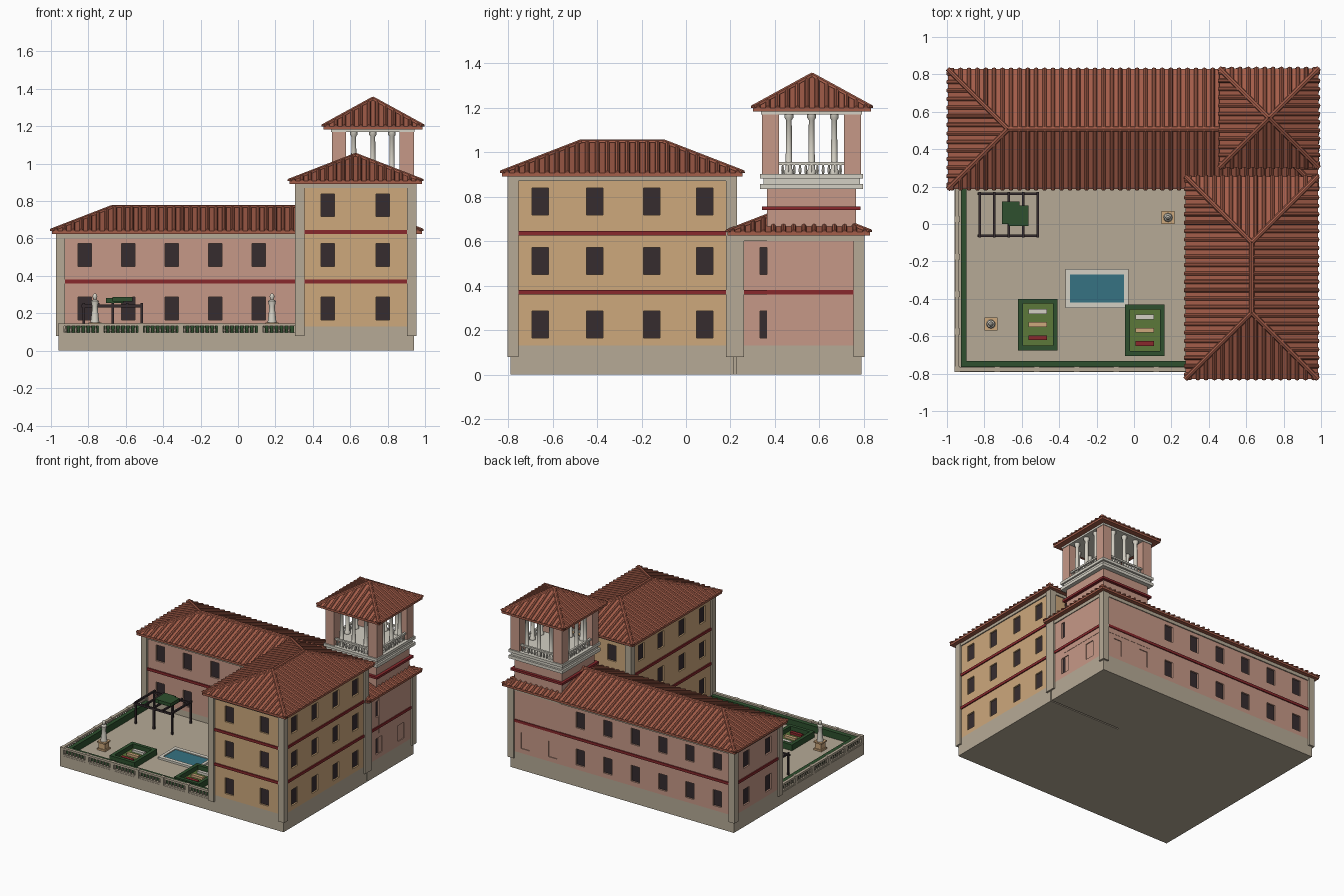
import bpy, bmesh, math
from mathutils import Vector

if "Cube" in bpy.data.objects:
    bpy.data.objects.remove(bpy.data.objects["Cube"])


def lin(c):
    return c / 12.92 if c < 0.04045 else ((c + 0.055) / 1.055) ** 2.4


def material(name, r, g, b):
    m = bpy.data.materials.new(name)
    m.diffuse_color = (lin(r / 255), lin(g / 255), lin(b / 255), 1)
    m.use_nodes = True
    m.node_tree.nodes["Principled BSDF"].inputs["Base Color"].default_value = m.diffuse_color
    return m


STONE = material("stone", 182, 170, 150)
PINK = material("pink_plaster", 198, 153, 135)
OCHRE = material("ochre_plaster", 205, 168, 124)
RED = material("dark_red", 136, 40, 44)
DARK = material("dark_frame", 54, 44, 47)
TILE = material("terracotta", 164, 93, 73)
WHITE = material("white_marble", 212, 208, 196)
HEDGE = material("hedge_green", 46, 80, 46)
GRASS = material("grass_green", 92, 120, 58)
WATER = material("pool_blue", 54, 114, 130)


def finish(name, bm, mat):
    me = bpy.data.meshes.new(name)
    bm.to_mesh(me)
    bm.free()
    me.materials.append(mat)
    ob = bpy.data.objects.new(name, me)
    bpy.context.collection.objects.link(ob)
    return ob


def boxes(name, mat, *items):
    """One object made of boxes (x0, x1, y0, y1, z0, z1)."""
    bm = bmesh.new()
    for x0, x1, y0, y1, z0, z1 in items:
        vs = bmesh.ops.create_cube(bm, size=1)["verts"]
        for v in vs:
            v.co = ((x0, x1)[v.co.x > 0], (y0, y1)[v.co.y > 0], (z0, z1)[v.co.z > 0])
    return finish(name, bm, mat)


def lathes(name, mat, profile, spots, sides=8):
    """Turned shapes: profile of (radius, z), repeated at each spot."""
    bm = bmesh.new()
    for sx, sy in spots:
        rings = [[bm.verts.new((sx + r * math.cos(2 * math.pi * i / sides),
                                sy + r * math.sin(2 * math.pi * i / sides), z))
                  for i in range(sides)] for r, z in profile]
        for a, b in zip(rings, rings[1:]):
            for i in range(sides):
                j = (i + 1) % sides
                bm.faces.new((a[i], a[j], b[j], b[i]))
        bm.faces.new(rings[0][::-1])
        bm.faces.new(rings[-1])
    return finish(name, bm, mat)


def hip_roof(name, x0, x1, y0, y1, z, h):
    """Hipped roof with 45 degree hips, tile ribs and hip caps."""
    bm = bmesh.new()
    half = min(x1 - x0, y1 - y0) / 2
    base = [Vector(p) for p in ((x0, y0, z), (x1, y0, z), (x1, y1, z), (x0, y1, z))]
    tops = [Vector((min(max(p.x, x0 + half), x1 - half),
                    min(max(p.y, y0 + half), y1 - half), z + h)) for p in base]
    low = [bm.verts.new(p - Vector((0, 0, 0.016))) for p in base]
    eave = [bm.verts.new(p) for p in base]
    top = [bm.verts.new(p) for p in tops]
    bm.faces.new(low[::-1])
    for i in range(4):
        j = (i + 1) % 4
        bm.faces.new((low[i], low[j], eave[j], eave[i]))
        bm.faces.new((eave[i], eave[j], top[j], top[i]))
    bmesh.ops.remove_doubles(bm, verts=bm.verts[:], dist=0.0005)

    def rib(a, b, r):
        d = (b - a).normalized()
        side = d.cross(Vector((0, 0, 1))).normalized()
        up = side.cross(d)
        ends = [[bm.verts.new(p + side * r * math.cos(t * math.pi / 4)
                              + up * r * math.sin(t * math.pi / 4)) for t in range(5)]
                for p in (a, b)]
        for k in range(4):
            bm.faces.new((ends[0][k], ends[0][k + 1], ends[1][k + 1], ends[1][k]))
        bm.faces.new(ends[0])
        bm.faces.new(ends[1])

    for i in range(4):
        p, q = base[i], base[(i + 1) % 4]
        length = (q - p).length
        along = (q - p) / length
        inward = Vector((-along.y, along.x, 0))
        n = round(length / 0.045)
        for k in range(n):
            t = (k + 0.5) * length / n
            d = min(t, length - t, half)
            foot = p + along * t
            rib(foot - inward * 0.004, foot + inward * d + Vector((0, 0, h * d / half)), 0.011)
        rib(p, tops[i], 0.014)
    if (tops[2] - tops[0]).length > 0.01:
        rib(tops[0], tops[2], 0.014)
    bmesh.ops.recalc_face_normals(bm, faces=bm.faces[:])
    return finish(name, bm, TILE)


def wing(name, mat, x0, x1, y0, y1, top, rows, front, back, left, right, bands):
    """Plastered block with recessed windows, plinth, pilasters, frieze and bands."""
    boxes(name + "_plinth", STONE, (x0, x1, y0, y1, 0, 0.13))
    wall = boxes(name + "_wall", mat, (x0, x1, y0, y1, 0.13, top))
    cuts, panes = [], []
    for z in rows:
        for xs, y, s in ((front, y0, 1), (back, y1, -1)):
            for c in xs:
                for out, a, b in ((cuts, -0.02, 0.02), (panes, 0.012, 0.03)):
                    out.append((c - 0.036, c + 0.036, *sorted((y + s * a, y + s * b)), z, z + 0.122))
        for ys, x, s in ((left, x0, 1), (right, x1, -1)):
            for c in ys:
                for out, a, b in ((cuts, -0.02, 0.02), (panes, 0.012, 0.03)):
                    out.append((*sorted((x + s * a, x + s * b)), c - 0.037, c + 0.037, z, z + 0.122))
    cutter = boxes(name + "_cutter", mat, *cuts)
    cutter.hide_render = True
    mod = wall.modifiers.new("windows", "BOOLEAN")
    mod.operation, mod.solver, mod.object = "DIFFERENCE", "EXACT", cutter
    bpy.context.view_layer.objects.active = wall
    bpy.ops.object.modifier_apply(modifier="windows")
    bpy.data.objects.remove(cutter)
    boxes(name + "_window_panes", DARK, *panes)
    o, w = 0.014, 0.036
    boxes(name + "_pilasters", STONE, *[
        (*((x0 - o, x0 + w) if i else (x1 - w, x1 + o)),
         *((y0 - o, y0 + w) if j else (y1 - w, y1 + o)), 0.08, top)
        for i in (0, 1) for j in (0, 1)])
    boxes(name + "_frieze", STONE, (x0 - 0.008, x1 + 0.008, y0 - 0.008, y1 + 0.008, top - 0.03, top))
    boxes(name + "_bands", RED, *[(x0 - 0.008, x1 + 0.008, y0 - 0.008, y1 + 0.008, z, z + 0.02)
                                  for z in bands])


# Main blocks
side_y = (-0.655, -0.41, -0.155, 0.085)
wing("front_wing", OCHRE, 0.32, 0.94, -0.79, 0.215, 0.90, (0.165, 0.45, 0.717),
     (0.48, 0.775), (0.48, 0.775), side_y, side_y, (0.36, 0.625))
cols = [-0.82 + 0.233 * i for i in range(8)]
wing("rear_wing", PINK, -0.96, 0.94, 0.225, 0.79, 0.63, (0.165, 0.45),
     cols[:5], cols, (0.37, 0.635), (0.37, 0.635), (0.36,))
hip_roof("front_wing_roof", 0.275, 0.983, -0.828, 0.255, 0.907, 0.137)
hip_roof("rear_wing_roof", -0.995, 0.983, 0.187, 0.828, 0.641, 0.124)

# Tower
boxes("tower_shaft", PINK, (0.52, 0.934, 0.365, 0.784, 0.13, 0.32),
      (0.52, 0.942, 0.365, 0.792, 0.32, 0.6), (0.52, 0.92, 0.365, 0.765, 0.6, 0.90))
boxes("tower_band", RED, (0.5, 0.942, 0.343, 0.786, 0.74, 0.757))
boxes("tower_cornice", WHITE, (0.492, 0.95, 0.332, 0.797, 0.835, 0.858),
      (0.505, 0.937, 0.348, 0.782, 0.858, 0.882), (0.492, 0.95, 0.332, 0.797, 0.882, 0.903))
boxes("tower_corner_piers", PINK, *[(x, x + 0.076, y, y + 0.076, 0.903, 1.175)
                                    for x in (0.502, 0.864) for y in (0.342, 0.711)])
boxes("tower_ceiling", WHITE, (0.498, 0.944, 0.338, 0.791, 1.17, 1.185))
spots, rails, bal = [], [], []
for k in (-1, 0, 1):
    spots += [(0.721 + 0.102 * k, y) for y in (0.375, 0.754)]
    spots += [(x, 0.565 + 0.102 * k) for x in (0.535, 0.907)]
for k in range(-5, 6):
    bal += [(0.721 + 0.026 * k, y) for y in (0.36, 0.769)]
    bal += [(x, 0.565 + 0.026 * k) for x in (0.52, 0.922)]
lathes("tower_columns", WHITE, [(0.021, 0.903), (0.021, 0.918), (0.015, 0.925), (0.0125, 1.145),
                                (0.02, 1.155), (0.02, 1.172)], spots, 12)
lathes("tower_balusters", WHITE, [(0.005, 0.903), (0.008, 0.918), (0.004, 0.945)], bal, 6)
boxes("tower_rails", WHITE,
      *[(0.578, 0.864, y - 0.008, y + 0.008, 0.944, 0.957) for y in (0.36, 0.769)],
      *[(x - 0.008, x + 0.008, 0.418, 0.711, 0.944, 0.957) for x in (0.52, 0.922)])
hip_roof("tower_roof", 0.457, 0.987, 0.302, 0.832, 1.2, 0.145)

# Courtyard base and its balustrade
boxes("courtyard", STONE, (-0.96, 0.33, -0.79, 0.23, 0, 0.085))
boxes("courtyard_rails", STONE, *[b for z0, z1 in ((0.085, 0.097), (0.131, 0.146)) for b in
                                  ((-0.957, 0.31, -0.788, -0.766, z0, z1),
                                   (-0.957, -0.935, -0.788, 0.215, z0, z1))])
boxes("courtyard_posts", STONE,
      *[(-0.959 + 0.2125 * i, -0.929 + 0.2125 * i, -0.79, -0.762, 0.085, 0.148) for i in range(6)],
      *[(-0.959, -0.931, -0.79 + 0.2 * i, -0.76 + 0.2 * i, 0.085, 0.148) for i in range(1, 5)])
bal = [(-0.92 + 0.0265 * i, -0.777) for i in range(46)] + \
      [(-0.946, -0.745 + 0.0265 * i) for i in range(36)]
lathes("courtyard_balusters", STONE, [(0.005, 0.095), (0.008, 0.108), (0.004, 0.133)], bal, 6)
boxes("border_hedge", HEDGE, (-0.925, -0.895, -0.765, 0.2, 0.085, 0.135),
      (-0.925, 0.3, -0.765, -0.732, 0.085, 0.135))

# Pool
boxes("pool_rim", WHITE, (-0.365, -0.03, -0.45, -0.42, 0.085, 0.1), (-0.365, -0.03, -0.27, -0.24, 0.085, 0.1),
      (-0.365, -0.342, -0.45, -0.24, 0.085, 0.1), (-0.053, -0.03, -0.45, -0.24, 0.085, 0.1))
boxes("pool_water", WATER, (-0.345, -0.05, -0.43, -0.26, 0.085, 0.094))

# Flower beds framed by clipped hedges
for n, (x, y) in enumerate(((-0.514, -0.538), (0.058, -0.568))):
    name = "flower_bed_%d" % (n + 1)
    a, b, t = 0.106, 0.138, 0.026
    boxes(name + "_hedge", HEDGE, *[(x - a, x + a, *sorted((y + s * b, y + s * (b - t))), 0.085, 0.13)
                                    for s in (-1, 1)],
          *[(*sorted((x + s * a, x + s * (a - t))), y - b, y + b, 0.085, 0.13) for s in (-1, 1)])
    boxes(name + "_lawn", GRASS, (x - a + t, x + a - t, y - b + t, y + b - t, 0.085, 0.097))
    for k, (mat, label) in enumerate(((RED, "red"), (OCHRE, "yellow"), (WHITE, "white"))):
        c = y - 0.07 + 0.07 * k
        boxes("%s_%s_flowers" % (name, label), mat, (x - 0.049, x + 0.049, c - 0.013, c + 0.013, 0.09, 0.115))

# Statues on pedestals
places = ((-0.765, -0.535), (0.182, 0.035))
boxes("statue_pedestals", OCHRE, *[(x - r, x + r, y - r, y + r, z0, z1) for x, y in places
                                   for r, z0, z1 in ((0.034, 0.085, 0.097), (0.026, 0.097, 0.14),
                                                     (0.034, 0.14, 0.15))])
statues = lathes("statues", WHITE, [(0.024, 0.15), (0.022, 0.165), (0.017, 0.21), (0.015, 0.235), (0.021, 0.265),
                                    (0.008, 0.275), (0.013, 0.288), (0.011, 0.3), (0.004, 0.306)],
                 places, 12)

# Pergola with foliage
boxes("pergola_posts", DARK, *[(x - 0.007, x + 0.007, y - 0.007, y + 0.007, 0.085, 0.24)
                               for x in (-0.825, -0.67, -0.515) for y in (-0.062, 0.162)])
boxes("pergola_beams", DARK, *[(-0.838, -0.508, y - 0.007, y + 0.007, 0.232, 0.246) for y in (-0.062, 0.162)],
      *[(x - 0.006, x + 0.006, -0.072, 0.172, 0.242, 0.255) for x in (-0.825, -0.747, -0.67, -0.592, -0.515)])
boxes("pergola_foliage", HEDGE, (-0.707, -0.612, 0, 0.12, 0.255, 0.283), (-0.672, -0.565, -0.01, 0.1, 0.262, 0.287))

# Smooth shading on the turned parts
for ob in bpy.data.objects:
    ob.select_set(ob.name in {"statues", "tower_columns"})
bpy.context.view_layer.objects.active = statues
bpy.ops.object.shade_smooth_by_angle(angle=math.radians(40))
